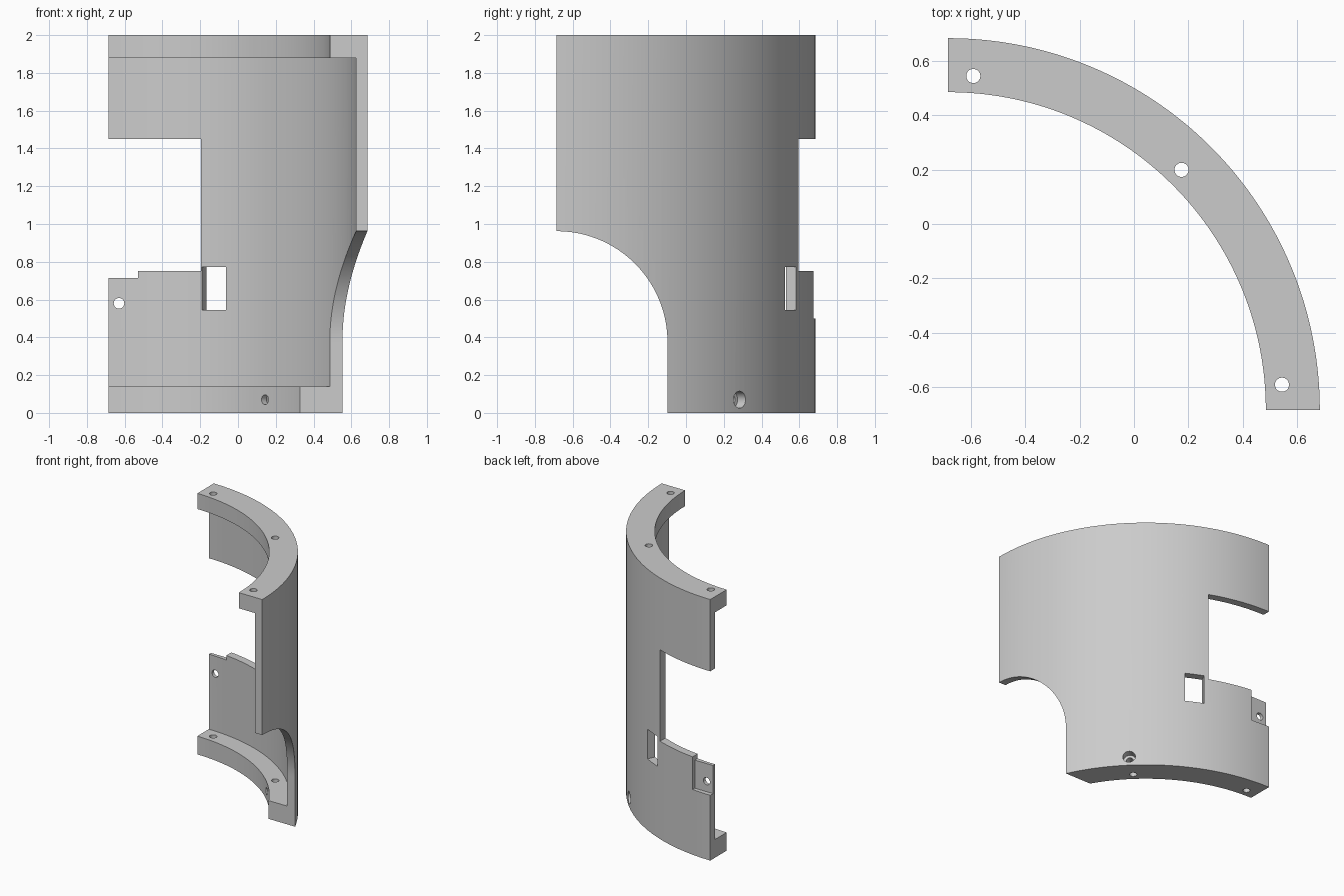
import bpy
import bmesh
from math import sin, cos, pi, radians
from mathutils import Vector

if "Cube" in bpy.data.objects:
    bpy.data.objects.remove(bpy.data.objects["Cube"], do_unlink=True)

C = -0.685                       # shell axis lies at x = y = C
R_OUT, R_WALL, R_FLANGE = 1.37, 1.31, 1.171
HEIGHT = 2.0
SEGMENTS = 64

grey = bpy.data.materials.new("plain grey")
grey.use_nodes = True
colour = (0.6, 0.6, 0.6, 1)
grey.diffuse_color = colour
grey.node_tree.nodes["Principled BSDF"].inputs["Base Color"].default_value = colour


def radial(r, degrees, z=0):
    """Point at radius r, angle measured from +y towards +x."""
    a = radians(degrees)
    return Vector((C + r * sin(a), C + r * cos(a), z))


def make_object(name, bm):
    bmesh.ops.recalc_face_normals(bm, faces=bm.faces)
    mesh = bpy.data.meshes.new(name)
    bm.to_mesh(mesh)
    bm.free()
    obj = bpy.data.objects.new(name, mesh)
    bpy.context.collection.objects.link(obj)
    mesh.materials.append(grey)
    return obj


def loft(name, rings):
    """Closed solid through a list of equal-length rings of points."""
    bm = bmesh.new()
    loops = [[bm.verts.new(p) for p in ring] for ring in rings]
    for a, b in zip(loops, loops[1:]):
        for i in range(len(a)):
            j = (i + 1) % len(a)
            bm.faces.new((a[i], a[j], b[j], b[i]))
    bm.faces.new(loops[0])
    bm.faces.new(loops[-1])
    return make_object(name, bm)


# Quarter shell with inward flanges at top and bottom
profile = [(R_FLANGE, 0), (R_OUT, 0), (R_OUT, HEIGHT), (R_FLANGE, HEIGHT),
           (R_FLANGE, 1.88), (R_WALL, 1.88), (R_WALL, 0.14), (R_FLANGE, 0.14)]
shell = loft("quarter_shell",
             [[radial(r, 90 * i / SEGMENTS, z) for r, z in profile]
              for i in range(SEGMENTS + 1)])


def cut(cutter):
    cutter.hide_render = True
    mod = shell.modifiers.new("cut", 'BOOLEAN')
    mod.operation = 'DIFFERENCE'
    mod.solver = 'EXACT'
    mod.object = cutter
    bpy.context.view_layer.objects.active = shell
    bpy.ops.object.modifier_apply(modifier=mod.name)
    bpy.data.objects.remove(cutter, do_unlink=True)


def cut_box(x, y, z):
    ring = [(x[0], y[0]), (x[1], y[0]), (x[1], y[1]), (x[0], y[1])]
    cut(loft("box_cutter", [[(px, py, h) for px, py in ring] for h in z]))


def cut_hole(start, end, radius):
    axis = (end - start).normalized()
    u = axis.orthogonal().normalized()
    v = axis.cross(u)
    circle = [radius * (cos(t) * u + sin(t) * v)
              for t in (2 * pi * i / 32 for i in range(32))]
    cut(loft("hole_cutter", [[p + q for q in circle] for p in (start, end)]))


# Rounded side opening, cut straight across x
r, z0 = 0.587, 0.375
arch = [(C + r * cos(t), z0 + r * sin(t))
        for t in (pi / 2 * i / 40 for i in range(41))]
arch += [(-1, z0 + r), (-1, -0.1), (C + r, -0.1)]
cut(loft("arch_cutter", [[(x, y, z) for y, z in arch] for x in (0, 1)]))

# Large window, lowered tab and outer recess beside it
cut_box((-0.8, -0.197), (0.3, 1), (0.75, 1.45))
cut_box((-0.8, -0.53), (0.3, 1), (0.715, 1.0))
cut_box((-0.8, -0.53), (0.65, 1), (0.5, 0.9))

# Small rectangular slot facing outward
centre, side = 25.2, radial(1, 115.2) - Vector((C, C, 0))
slot = [radial(rad, centre) + s * side * 0.07
        for rad, s in ((1.2, -1), (1.2, 1), (1.5, 1), (1.5, -1))]
cut(loft("slot_cutter", [[p + Vector((0, 0, z)) for p in slot]
                         for z in (0.545, 0.773)]))

# Bolt holes through both flanges
for angle in (4.3, 44.2, 85.7):
    cut_hole(radial(1.234, angle, -0.1), radial(1.234, angle, 2.1), 0.026)

# Tab hole, then the counterbored hole in the lower flange
cut_hole(Vector((-0.63, 0.4, 0.58)), Vector((-0.63, 0.9, 0.58)), 0.028)
cut_hole(radial(1.1, 45, 0.07), radial(1.5, 45, 0.07), 0.026)
cut_hole(radial(1.31, 45, 0.07), radial(1.5, 45, 0.07), 0.045)

bpy.ops.object.select_all(action='DESELECT')
shell.select_set(True)
bpy.context.view_layer.objects.active = shell
bpy.ops.object.shade_smooth_by_angle(angle=radians(30))
